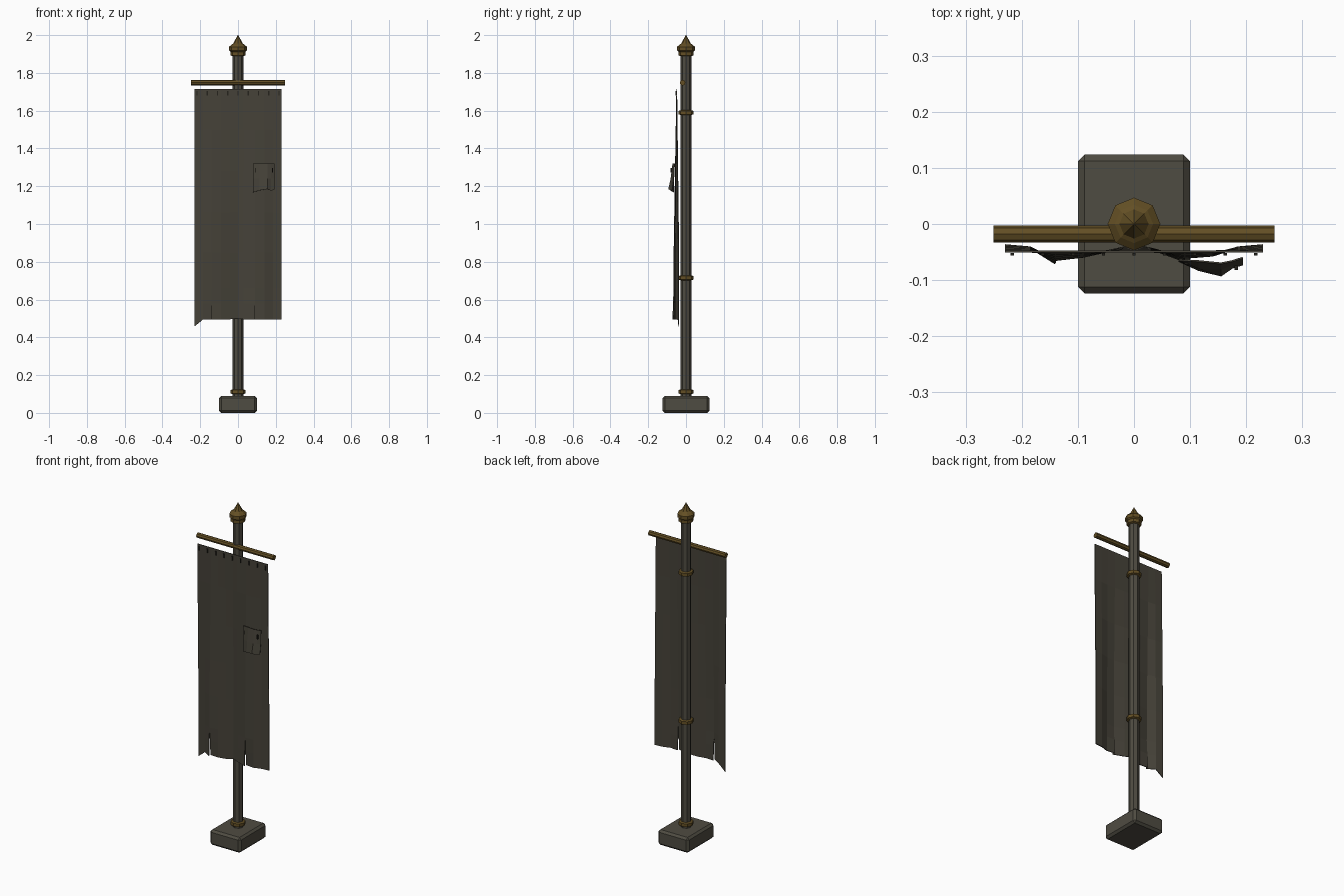
import bpy, bmesh, math

if "Cube" in bpy.data.objects:
    bpy.data.objects.remove(bpy.data.objects["Cube"])


def mat(name, rgb):
    m = bpy.data.materials.new(name)
    m.diffuse_color = (*rgb, 1)
    m.use_nodes = True
    m.node_tree.nodes["Principled BSDF"].inputs["Base Color"].default_value = m.diffuse_color
    return m


GREY = mat("weathered grey", (0.078, 0.072, 0.054))
BRASS = mat("dull brass", (0.125, 0.078, 0.018))
CLOTH = mat("drab cloth", (0.060, 0.054, 0.040))
DARK = mat("dark thread", (0.018, 0.016, 0.012))


def make(name, verts, faces, material):
    me = bpy.data.meshes.new(name)
    me.from_pydata(verts, [], faces)
    bm = bmesh.new()
    bm.from_mesh(me)
    bmesh.ops.recalc_face_normals(bm, faces=bm.faces)
    bm.to_mesh(me)
    bm.free()
    me.materials.append(material)
    ob = bpy.data.objects.new(name, me)
    bpy.context.collection.objects.link(ob)
    return ob


def lathe(name, profile, material, n=8):
    """Closed faceted solid from (radius, z) pairs."""
    verts = [(r * math.cos(math.tau * k / n), r * math.sin(math.tau * k / n), z)
             for r, z in profile for k in range(n)]
    faces = [(i * n + k, i * n + (k + 1) % n, (i + 1) * n + (k + 1) % n, (i + 1) * n + k)
             for i in range(len(profile) - 1) for k in range(n)]
    faces += [tuple(range(n)), tuple(range(len(verts) - n, len(verts)))]
    return make(name, verts, faces, material)


def box(name, centre, size, material, bevel=0):
    bpy.ops.mesh.primitive_cube_add(size=1, location=centre)
    ob = bpy.context.object
    ob.name = name
    ob.scale = size
    bpy.ops.object.transform_apply(location=False, rotation=False, scale=True)
    ob.data.materials.append(material)
    if bevel:
        b = ob.modifiers.new("bevel", 'BEVEL')
        b.width, b.segments = bevel, 1
    return ob


def lerp(pts, x):
    for (x0, y0), (x1, y1) in zip(pts, pts[1:]):
        if x <= x1 + 1e-6:
            return y0 + (y1 - y0) * (x - x0) / (x1 - x0)
    return pts[-1][1]


def thicken(ob, t):
    s = ob.modifiers.new("thickness", 'SOLIDIFY')
    s.thickness, s.offset = t, 0


# Base and pole
box("base", (0, 0, 0.045), (0.2, 0.248, 0.09), GREY, 0.012)
lathe("pole", [(0.028, 0.085), (0.028, 1.9)], GREY)

# Brass rings and finial
for i, z in enumerate((0.112, 0.715, 1.59, 1.902)):
    lathe(f"ring_{i}", [(0.028, z - 0.013), (0.040, z - 0.009), (0.040, z + 0.009),
                        (0.028, z + 0.013)], BRASS)
lathe("finial", [(0.034, 1.908), (0.047, 1.918), (0.047, 1.938), (0.034, 1.95),
                 (0.026, 1.955), (0.001, 2.0)], BRASS)

# Crossbar
bar = lathe("crossbar", [(0.015, -0.25), (0.015, 0.25)], BRASS)
bar.rotation_euler = (0, math.pi / 2, 0)
bar.location = (0, -0.018, 1.748)

# Banner: folds deepen downward, two slits at the hem
XS = [-0.23, -0.185, -0.14, -0.09, -0.045, 0, 0.03, 0.09, 0.14, 0.185, 0.23]
FOLD = [(-0.23, -0.038), (-0.185, -0.042), (-0.14, -0.064), (-0.09, -0.058), (-0.045, -0.048),
        (0, -0.038), (0.03, -0.044), (0.09, -0.060), (0.14, -0.056), (0.185, -0.042), (0.23, -0.038)]
ZS = [1.715, 1.5, 1.28, 1.06, 0.85, 0.66, 0.58, 0.495]
SLITS = {2: 5, 7: 5}          # column -> row where the slit starts
verts, faces, index = [], [], {}


def cloth_vert(i, j, side):
    split = i in SLITS and j > SLITS[i]
    key = (i, j, side if split else 0)
    if key not in index:
        x, z = XS[i], ZS[j]
        k = min(1, (1.715 - z) / 0.9)
        y = -0.049 * (1 - k) + lerp(FOLD, x) * k
        if split:
            y += -0.006 * (j - 5) / 2 if side < 0 else 0.009 * (j - 5) / 2
        if j == len(ZS) - 1:
            z -= {0: 0.037, 4: 0.0, 5: -0.006}.get(i, 0)
        if j == 6 and i == 0:
            z -= 0.01
        index[key] = len(verts)
        verts.append((x, y, z))
    return index[key]


for j in range(len(ZS) - 1):
    for i in range(len(XS) - 1):
        faces.append((cloth_vert(i, j, 1), cloth_vert(i + 1, j, -1),
                      cloth_vert(i + 1, j + 1, -1), cloth_vert(i, j + 1, 1)))
thicken(make("banner", verts, faces, CLOTH), 0.004)

# Loose patch sewn on the front
px = [0.08, 0.115, 0.155, 0.175, 0.194]
py = [[-0.064, -0.066, -0.070, -0.066, -0.060],
      [-0.064, -0.078, -0.080, -0.072, -0.064],
      [-0.066, -0.082, -0.092, -0.078, -0.072]]
pz = [[1.32] * 5, [1.24] * 5, [1.168, 1.178, 1.185, 1.176, 1.182]]
pv = [(px[i], py[j][i], pz[j][i]) for j in range(3) for i in range(5)]
pf = [(j * 5 + i, j * 5 + i + 1, j * 5 + i + 6, j * 5 + i + 5) for j in range(2) for i in range(4)]
thicken(make("patch", pv, pf, CLOTH), 0.003)

# Stitches along the top and on the patch
for i in range(9):
    box(f"stitch_{i}", (-0.217 + 0.05425 * i, -0.054, 1.692), (0.006, 0.005, 0.024), DARK)
for i, (x, y) in enumerate(((0.093, -0.071), (0.182, -0.081))):
    box(f"patch_stitch_{i}", (x, y + 0.003, 1.285), (0.006, 0.008, 0.024), DARK)
